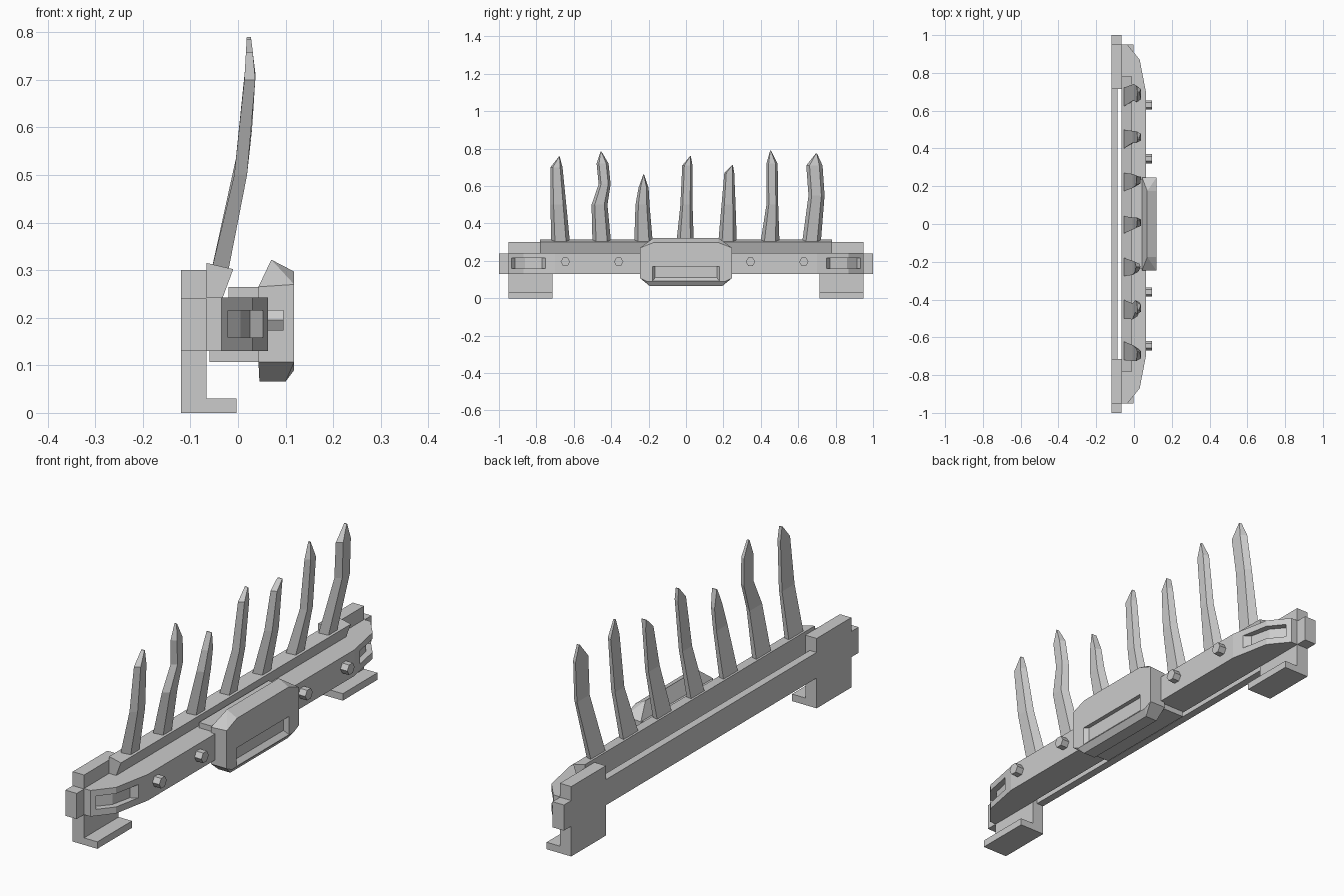
import bpy, bmesh
from mathutils import Vector

old = bpy.data.objects.get("Cube")
if old:
    bpy.data.objects.remove(old, do_unlink=True)

steel = bpy.data.materials.new("grey_steel")
steel.use_nodes = True
GREY = (0.6, 0.6, 0.6, 1)
steel.diffuse_color = GREY
steel.node_tree.nodes["Principled BSDF"].inputs["Base Color"].default_value = GREY


def finish(name, bm):
    bmesh.ops.recalc_face_normals(bm, faces=bm.faces)
    mesh = bpy.data.meshes.new(name)
    bm.to_mesh(mesh)
    bm.free()
    mesh.materials.append(steel)
    obj = bpy.data.objects.new(name, mesh)
    bpy.context.collection.objects.link(obj)
    return obj


def loft(name, rings):
    """Skin a stack of equal-sized rings and cap both ends."""
    bm = bmesh.new()
    loops = [[bm.verts.new(p) for p in ring] for ring in rings]
    for a, b in zip(loops, loops[1:]):
        for i in range(len(a)):
            j = (i + 1) % len(a)
            bm.faces.new((a[i], a[j], b[j], b[i]))
    bm.faces.new(loops[0])
    bm.faces.new(loops[-1])
    return finish(name, bm)


def prism_z(name, xy, z0, z1):
    return loft(name, [[(x, y, z) for x, y in xy] for z in (z0, z1)])


def prism_y(name, xz, y0, y1):
    return loft(name, [[(x, y, z) for x, z in xz] for y in (y0, y1)])


def hull(name, points):
    bm = bmesh.new()
    for p in points:
        bm.verts.new(p)
    res = bmesh.ops.convex_hull(bm, input=bm.verts)
    bmesh.ops.delete(bm, geom=list({g for g in res["geom_interior"]}), context="VERTS")
    bmesh.ops.dissolve_limit(bm, angle_limit=0.02, verts=bm.verts, edges=bm.edges)
    return finish(name, bm)


def cut(target, cutter):
    cutter.hide_render = True
    cutter.hide_viewport = True
    mod = target.modifiers.new("cut", "BOOLEAN")
    mod.object = cutter
    mod.operation = "DIFFERENCE"
    mod.solver = "EXACT"


def mirrored(points):
    return points + [(x, -y) for x, y in reversed(points)]


BACK, FACE = -0.12, -0.066

# Mounting beam, thinner between the brackets
prism_z("mounting_beam", [(BACK, -1)] + [(BACK, 1)] + mirrored(
    [(FACE, 1), (FACE, 0.72), (-0.087, 0.72)]), 0.13, 0.24)

# L-shaped end brackets
for side, s in (("left", 1), ("right", -1)):
    prism_y("bracket_" + side, [(BACK, 0), (-0.003, 0), (-0.003, 0.03), (FACE, 0.03),
                                (FACE, 0.3), (BACK, 0.3)], s * 0.715, s * 0.95)

# Bumper bar with swept ends
bumper = prism_z("bumper_bar", mirrored(
    [(FACE, 0.95), (-0.035, 0.95), (0.03, 0.87), (0.063, 0.7)]), 0.13, 0.242)

# Recessed slots in the swept ends
for s in (1, -1):
    slot = [(-0.005, 0.945), (0.05, 0.88), (0.07, 0.74), (0.025, 0.77), (0.005, 0.86), (-0.042, 0.915)]
    cut(bumper, prism_z("end_slot_cutter", [(x, s * y) for x, y in slot], 0.158, 0.215))

# Rail that carries the spikes
prism_y("spike_rail", [(FACE, 0.24), (-0.033, 0.24), (-0.01, 0.302), (FACE, 0.315)], -0.78, 0.78)

# Strap around the bar behind the centre block
prism_y("centre_strap", [(-0.06, 0.107), (0.05, 0.107), (0.05, 0.265), (-0.02, 0.265),
                         (-0.02, 0.235), (-0.06, 0.13)], -0.235, 0.235)

# Faceted centre block with a slot
half = [(0.043, 0.245, 0.265), (0.043, 0.245, 0.107), (0.118, 0.245, 0.107), (0.118, 0.245, 0.27),
        (0.07, 0.175, 0.322), (0.118, 0.175, 0.297), (0.1, 0.195, 0.066), (0.045, 0.195, 0.066),
        (0.118, 0.21, 0.09)]
block = hull("centre_block", [(x, s * y, z) for x, y, z in half for s in (1, -1)])
cut(block, loft("block_slot_cutter", [
    [(x, -w, lo), (x, w, lo), (x, w, 0.17), (x, -w, 0.17)]
    for x, w, lo in ((0.1, 0.165, 0.11), (0.12, 0.18, 0.09))]))

# Hexagonal bolts
for y in (-0.645, -0.36, 0.345, 0.63):
    bpy.ops.mesh.primitive_cylinder_add(vertices=6, radius=0.025, depth=0.045,
                                        location=(0.073, y, 0.195), rotation=(0, 1.5708, 0))
    bolt = bpy.context.object
    bolt.name = "bolt"
    bolt.data.materials.append(steel)

# Forward curve shared by all spikes: height, back x, front x
CURVE = [(0.29, -0.058, -0.022), (0.365, -0.037, 0.0), (0.5, -0.008, 0.019),
         (0.6, 0.006, 0.03), (0.71, 0.014, 0.037), (0.8, 0.019, 0.026)]


def curve_x(z):
    for a, b in zip(CURVE, CURVE[1:]):
        if z <= b[0]:
            t = (z - a[0]) / (b[0] - a[0])
            return a[1] + t * (b[1] - a[1]), a[2] + t * (b[2] - a[2])
    return CURVE[-1][1:]


# Spikes: sections of (height, lowest y, highest y)
SPIKES = [
    [(0.29, -0.72, -0.62), (0.5, -0.725, -0.64), (0.7, -0.725, -0.66), (0.757, -0.68, -0.675)],
    [(0.29, -0.5, -0.4), (0.5, -0.505, -0.42), (0.61, -0.467, -0.403), (0.72, -0.478, -0.414), (0.785, -0.457, -0.452)],
    [(0.29, -0.277, -0.177), (0.5, -0.27, -0.195), (0.59, -0.254, -0.2), (0.662, -0.228, -0.224)],
    [(0.29, -0.052, 0.042), (0.5, -0.03, 0.035), (0.71, -0.02, 0.035), (0.76, 0.022, 0.026)],
    [(0.29, 0.172, 0.272), (0.5, 0.19, 0.265), (0.67, 0.205, 0.258), (0.712, 0.247, 0.251)],
    [(0.29, 0.397, 0.5), (0.5, 0.43, 0.493), (0.72, 0.43, 0.49), (0.79, 0.45, 0.455)],
    [(0.29, 0.62, 0.72), (0.55, 0.655, 0.741), (0.71, 0.643, 0.73), (0.775, 0.695, 0.7)],
]
for n, sections in enumerate(SPIKES):
    rings = []
    for z, y0, y1 in sections:
        xb, xf = curve_x(z)
        inset = (y1 - y0) * 0.2
        rings.append([(xb, y0, z), (xf, y0 + inset, z), (xf, y1 - inset, z), (xb, y1, z)])
    loft("spike_%d" % (n + 1), rings)
